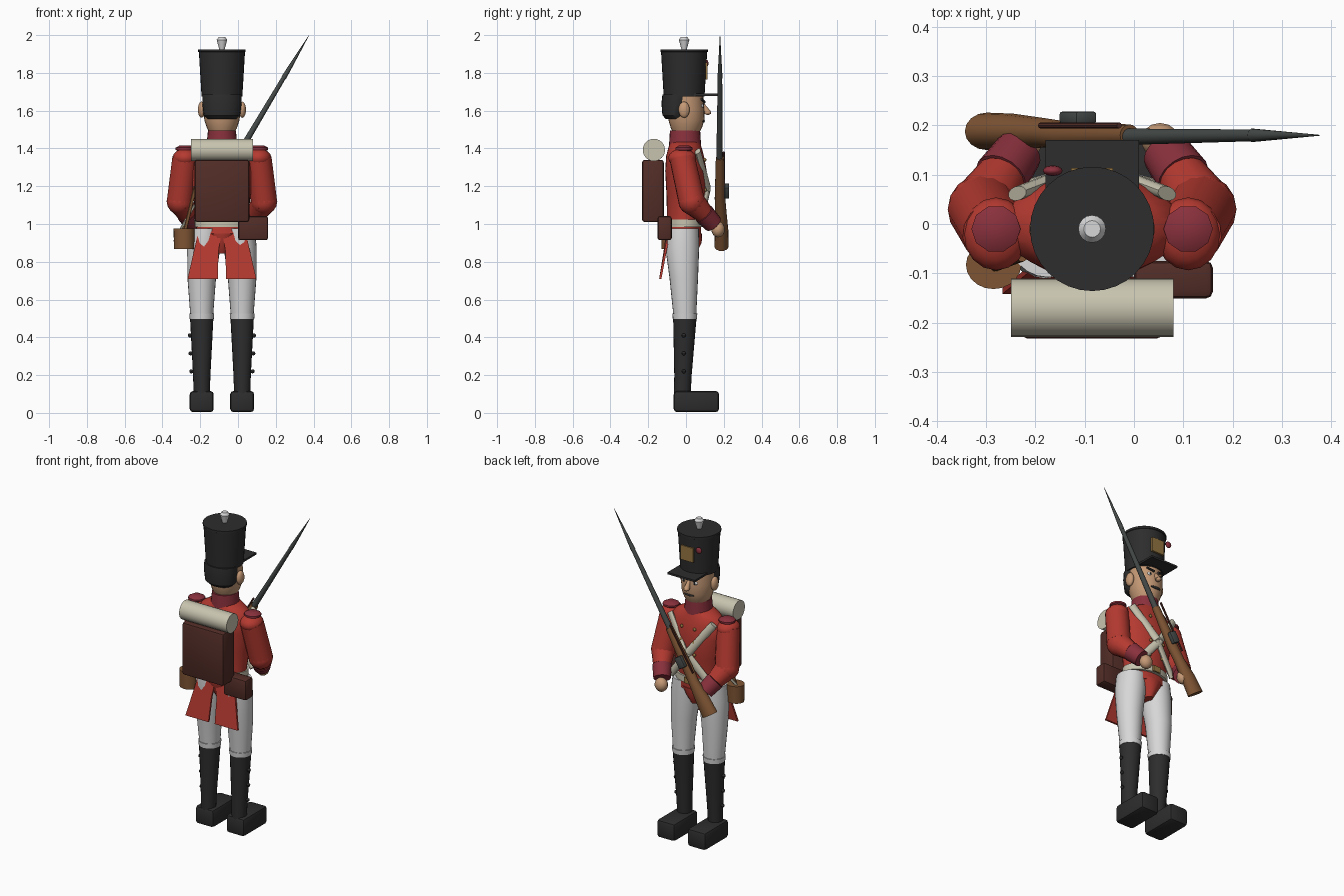
import bpy, bmesh, math
from mathutils import Matrix, Vector

BODY_X = -0.085          # the figure stands left of the overall centre
PI = math.pi


def material(name, rgb):
    m = bpy.data.materials.new(name)
    m.diffuse_color = (*rgb, 1)
    return m


RED = material("scarlet cloth", (0.46, 0.042, 0.03))
CRIMSON = material("crimson trim", (0.25, 0.03, 0.045))
BLACK = material("black felt", (0.026, 0.026, 0.026))
WHITE = material("white cloth", (0.68, 0.68, 0.68))
CREAM = material("cream canvas", (0.58, 0.55, 0.43))
BROWN = material("dark brown leather", (0.085, 0.026, 0.02))
WOOD = material("brown wood", (0.21, 0.09, 0.034))
SKIN = material("skin", (0.56, 0.32, 0.18))
STEEL = material("dark steel", (0.06, 0.07, 0.067))
GOLD = material("brass", (0.30, 0.18, 0.055))


def finish(name, bm, mat, matrix=Matrix(), smooth=True, angle=40):
    bmesh.ops.recalc_face_normals(bm, faces=bm.faces)
    me = bpy.data.meshes.new(name)
    bm.to_mesh(me)
    bm.free()
    me.materials.append(mat)
    if smooth:
        me.shade_smooth()
        me.set_sharp_from_angle(angle=math.radians(angle))
    ob = bpy.data.objects.new(name, me)
    bpy.context.collection.objects.link(ob)
    ob.matrix_world = Matrix.Translation((BODY_X, 0, 0)) @ matrix
    return ob


def loft(name, rings, mat, n=24, matrix=Matrix()):
    """Skin elliptical rings (x, y, z, rx, ry) and cap both ends."""
    bm = bmesh.new()
    loops = [[bm.verts.new((x + rx * math.cos(2 * PI * i / n), y + ry * math.sin(2 * PI * i / n), z))
              for i in range(n)] for x, y, z, rx, ry in rings]
    for a, b in zip(loops, loops[1:]):
        for i in range(n):
            j = (i + 1) % n
            bm.faces.new((a[i], a[j], b[j], b[i]))
    bm.faces.new(loops[0][::-1])
    bm.faces.new(loops[-1])
    return finish(name, bm, mat, matrix)


def rod(name, a, b, r1, r2, mat, flat=1.0, n=16):
    """Tapered rod from a to b; flat squashes it sideways."""
    a, d = Vector(a), Vector(b) - Vector(a)
    m = Matrix.Translation(a) @ d.to_track_quat('Z', 'Y').to_matrix().to_4x4()
    return loft(name, [(0, 0, 0, r1 * flat, r1), (0, 0, d.length, r2 * flat, r2)], mat, n, m)


def ball(name, c, r, mat, n=20, rot=Matrix()):
    bm = bmesh.new()
    bmesh.ops.create_uvsphere(bm, u_segments=n, v_segments=max(6, n // 2), radius=1)
    return finish(name, bm, mat, Matrix.Translation(c) @ rot @ Matrix.Diagonal((*r, 1)))


def box(name, c, size, mat, bevel=0.0, matrix=Matrix()):
    bm = bmesh.new()
    bmesh.ops.create_cube(bm, size=1, matrix=Matrix.Translation(c) @ Matrix.Diagonal((*size, 1)))
    if bevel:
        bmesh.ops.bevel(bm, geom=bm.edges[:], offset=bevel, segments=2, affect='EDGES', profile=0.5)
    return finish(name, bm, mat, matrix, bevel > 0)


# Shako, visor and fittings
loft("shako", [(0, -.01, 1.675, .108, .108), (0, -.01, 1.91, .122, .122),
               (0, -.01, 1.912, .126, .126), (0, -.01, 1.925, .126, .126)], BLACK, 32)
loft("plume", [(0, -.01, 1.92, .013, .013), (0, -.01, 1.975, .028, .028),
               (0, -.01, 1.99, .017, .017)], WHITE, 16)
box("visor", (0, .105, 1.684), (.19, .13, .012), BLACK)
box("shako_plate", (0, .108, 1.81), (.085, .012, .09), GOLD)
ball("cockade", (-.08, .108, 1.85), (.02, .011, .02), CRIMSON, 12)

# Head
loft("head", [(0, 0, 1.475, .062, .065), (0, .002, 1.51, .08, .083), (0, .002, 1.55, .093, .095),
              (0, 0, 1.61, .1, .098), (0, -.005, 1.685, .098, .096)], SKIN)
loft("hair", [(0, -.045, 1.555, .075, .06), (0, -.05, 1.575, .096, .075),
              (0, -.05, 1.64, .104, .08), (0, -.045, 1.685, .104, .08)], BLACK)
rod("nose", (0, .088, 1.635), (0, .115, 1.59), .009, .018, SKIN, n=10)
ball("nose_tip", (0, .115, 1.59), (.017, .019, .013), SKIN, 10)
ball("moustache", (0, .09, 1.545), (.036, .01, .009), BLACK, 12)
for s in (-1, 1):
    ball("ear", (s * .108, -.01, 1.605), (.02, .03, .043), SKIN, 14)
    ball("eye", (s * .038, .084, 1.625), (.017, .009, .011), WHITE, 12)
    ball("pupil", (s * .037, .092, 1.625), (.006, .004, .008), BLACK, 8)
    rod("eyebrow", (s * .014, .097, 1.645), (s * .06, .083, 1.662), .008, .006, BLACK, n=8)

# Coat
loft("coat_body", [(0, -.015, .935, .14, .095), (0, -.01, 1.0, .135, .09), (0, 0, 1.15, .152, .103),
                   (0, 0, 1.28, .175, .11), (0, -.005, 1.36, .18, .1), (0, -.005, 1.405, .14, .088),
                   (0, -.005, 1.44, .07, .075)], RED, 32)
loft("collar", [(0, -.005, 1.415, .082, .085), (0, -.005, 1.495, .074, .08)], CRIMSON)
loft("coat_hips", [(0, -.01, .845, .03, .065), (0, -.012, .90, .065, .095),
                   (0, -.015, .95, .12, .1)], RED)
loft("waist_belt", [(0, -.005, .985, .145, .1), (0, -.005, 1.025, .145, .1)], CREAM, 32)
box("belt_buckle", (0, .097, 1.005), (.05, .014, .036), GOLD)

for s in (-1, 1):
    # Coat tail, a tapering plate swept backwards
    bm = bmesh.new()
    outline = [(.0, -.105, .96), (.125, -.095, .96), (.182, -.142, .71), (.022, -.142, .71), (.018, -.118, .86)]
    front = [bm.verts.new((s * x, y + .012, z)) for x, y, z in outline]
    back = [bm.verts.new((s * x, y, z)) for x, y, z in outline]
    bm.faces.new(front)
    bm.faces.new(back)
    for i in range(5):
        j = (i + 1) % 5
        bm.faces.new((front[i], front[j], back[j], back[i]))
    finish("coat_tail", bm, RED, smooth=False)

    # Coat buttons
    for z, y in ((1.34, .1), (1.26, .107), (1.18, .102), (1.09, .095)):
        ball("coat_button", (s * .045, y, z), (.01, .008, .01), GOLD, 10)

    # Arm, cuff and hand
    shoulder, elbow = (s * .195, -.02, 1.35), (s * .222, .03, 1.12)
    cuff, wrist = (s * .185, .095, 1.055), (s * .15, .145, 1.0)
    ball("shoulder", shoulder, (.066, .074, .05), RED, 16)
    rod("upper_arm", shoulder, elbow, .068, .07, RED)
    ball("elbow", elbow, (.071, .071, .071), RED, 16)
    rod("forearm", elbow, cuff, .07, .052, RED)
    rod("cuff", cuff, wrist, .056, .05, CRIMSON)
    ball("hand", (s * .138, .17, .972), (.04, .036, .043), SKIN, 14)
    loft("epaulette", [(s * .195, -.01, 1.383, .03, .03), (s * .195, -.01, 1.393, .05, .048),
                       (s * .195, -.01, 1.404, .05, .048), (s * .195, -.01, 1.416, .028, .028)], CRIMSON, 10)

    # Cross belts over the chest
    top, mid, low = (s * .152, .062, 1.385), (s * .01, .116, 1.19), (-s * .135, .075, 1.01)
    rod("cross_belt_upper", top, mid, .024, .024, CREAM, .6, 12)
    rod("cross_belt_lower", mid, low, .024, .024, CREAM, .6, 12)

    # Leg, gaiter and shoe
    x = s * .107
    loft("trouser_leg", [(s * .09, -.02, .975, .082, .088), (s * .096, -.02, .88, .088, .09),
                         (x, -.012, .72, .076, .076), (x, -.006, .51, .06, .06)], WHITE)
    loft("knee_band", [(x, -.006, .498, .064, .064), (x, -.006, .527, .066, .066)], WHITE)
    loft("gaiter", [(x, -.02, .08, .042, .044), (x, -.016, .2, .046, .046),
                    (x, -.006, .505, .062, .062)], BLACK, 20)
    box("shoe", (x, .055, .06), (.127, .24, .112), BLACK, .018)
    for z, off in ((.22, .055), (.315, .059), (.41, .063)):
        ball("gaiter_button", (x + s * off, -.012, z), (.011, .011, .011), BLACK, 8)

# Pack, blanket roll, cartridge box and canteen
box("backpack", (0, -.175, 1.175), (.29, .115, .33), BROWN, .014)
rod("blanket_roll", (-.165, -.17, 1.392), (.165, -.17, 1.392), .059, .059, CREAM, n=24)
box("cartridge_box", (.165, -.113, .978), (.16, .076, .128), BROWN, .014)
loft("canteen", [(-.2, -.083, .867, .054, .047), (-.2, -.083, .975, .056, .049)], WOOD, 20)
rod("canteen_strap", (-.14, -.07, 1.2), (-.195, -.09, .97), .01, .01, WOOD, .6, 8)
rod("canteen_strap_side", (-.145, .0, 1.1), (-.22, -.07, .97), .008, .008, CREAM, .6, 8)

# Musket, built upright then tilted across the chest
tilt = Matrix.Translation((-.205, .18, .878)) @ Matrix.Rotation(math.radians(30.7), 4, 'Y')
loft("musket_stock", [(-.01, .008, 0, .052, .038), (-.008, .008, .1, .045, .036), (0, .005, .21, .03, .03),
                      (0, 0, .3, .033, .028), (0, 0, .55, .022, .022)], WOOD, 16, tilt)
loft("musket_barrel", [(0, -.003, .3, .02, .02), (0, -.003, .54, .017, .017),
                       (0, 0, 1.06, .011, .012)], STEEL, 14, tilt)
loft("bayonet", [(0, 0, 1.04, .013, .014), (0, 0, 1.08, .012, .012), (0, 0, 1.304, .001, .001)], STEEL, 10, tilt)
box("musket_lock", (0, .036, .345), (.05, .025, .07), STEEL, .006, tilt)
rod("musket_sling", (-.105, .2, 1.12), (.055, .2, 1.38), .006, .006, BROWN, n=8)
